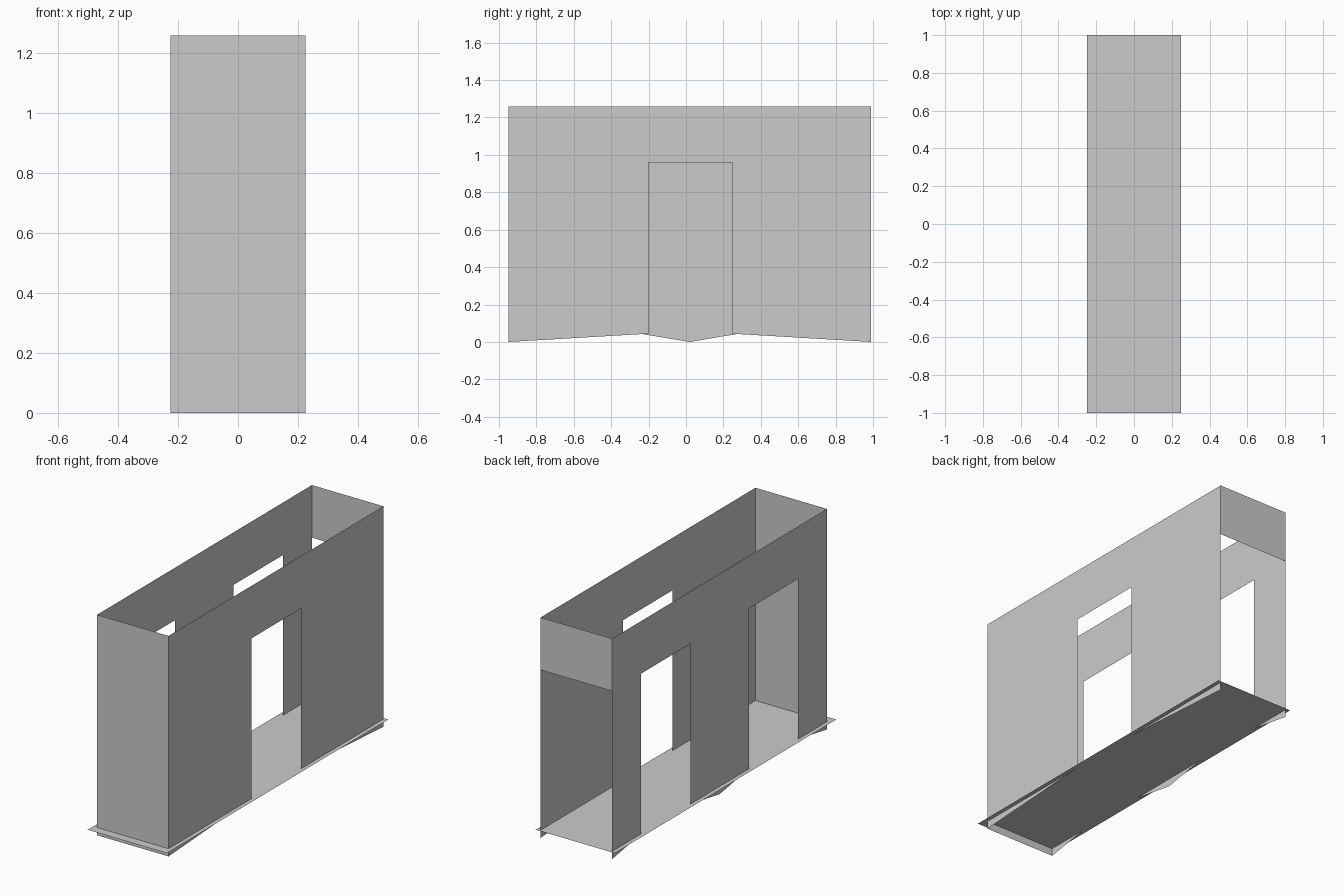
import bpy

if "Cube" in bpy.data.objects:
    bpy.data.objects.remove(bpy.data.objects["Cube"])

W = 0.226                      # half width of the walls
Y0, Y1 = -0.95, 0.99           # front and back wall positions
FLOOR, DOOR, TOP = 0.044, 0.96, 1.26


def sheet(name, verts, faces):
    mesh = bpy.data.meshes.new(name)
    mesh.from_pydata(verts, [], faces)
    mesh.update()
    obj = bpy.data.objects.new(name, mesh)
    bpy.context.collection.objects.link(obj)
    return obj


def long_wall(name, x, posts, flip):
    """Thin wall: each post is its bottom profile, joined by lintels over the doors."""
    verts, faces = [], []

    def add(profile):
        start = len(verts)
        verts.extend((x, y, z) for y, z in profile)
        ids = list(range(start, len(verts)))
        faces.append(ids[::-1] if flip else ids)

    for post in posts:
        add(post + [(post[-1][0], TOP), (post[0][0], TOP)])
    for a, b in zip(posts, posts[1:]):
        ya, yb = a[-1][0], b[0][0]
        add([(ya, DOOR), (yb, DOOR), (yb, TOP), (ya, TOP)])
    return sheet(name, verts, faces)


def cross_panel(name, x, y, z0, z1, flip):
    ids = [0, 1, 2, 3]
    return sheet(name, [(-x, y, z0), (x, y, z0), (x, y, z1), (-x, y, z1)],
                 [ids[::-1] if flip else ids])


# Right wall with one doorway; the post feet taper below the floor
long_wall("right_wall", W, [
    [(Y0, 0), (-0.20, FLOOR)],
    [(0.248, FLOOR), (Y1, 0)],
], False)

# Left wall with two doorways and a pointed middle post
long_wall("left_wall", -W, [
    [(Y0, 0), (-0.69, FLOOR)],
    [(-0.245, FLOOR), (0.02, 0), (0.283, FLOOR)],
    [(0.727, FLOOR), (Y1, 0)],
], True)

# Closed front end and open back end with a header
cross_panel("front_wall", W, Y0, 0, TOP, False)
cross_panel("back_header", W, Y1, DOOR, TOP, True)

# Floor sheet reaching slightly past the walls
sheet("floor", [(-0.25, -1, FLOOR), (0.25, -1, FLOOR), (0.25, 1, FLOOR), (-0.25, 1, FLOOR)],
      [(0, 1, 2, 3)])
